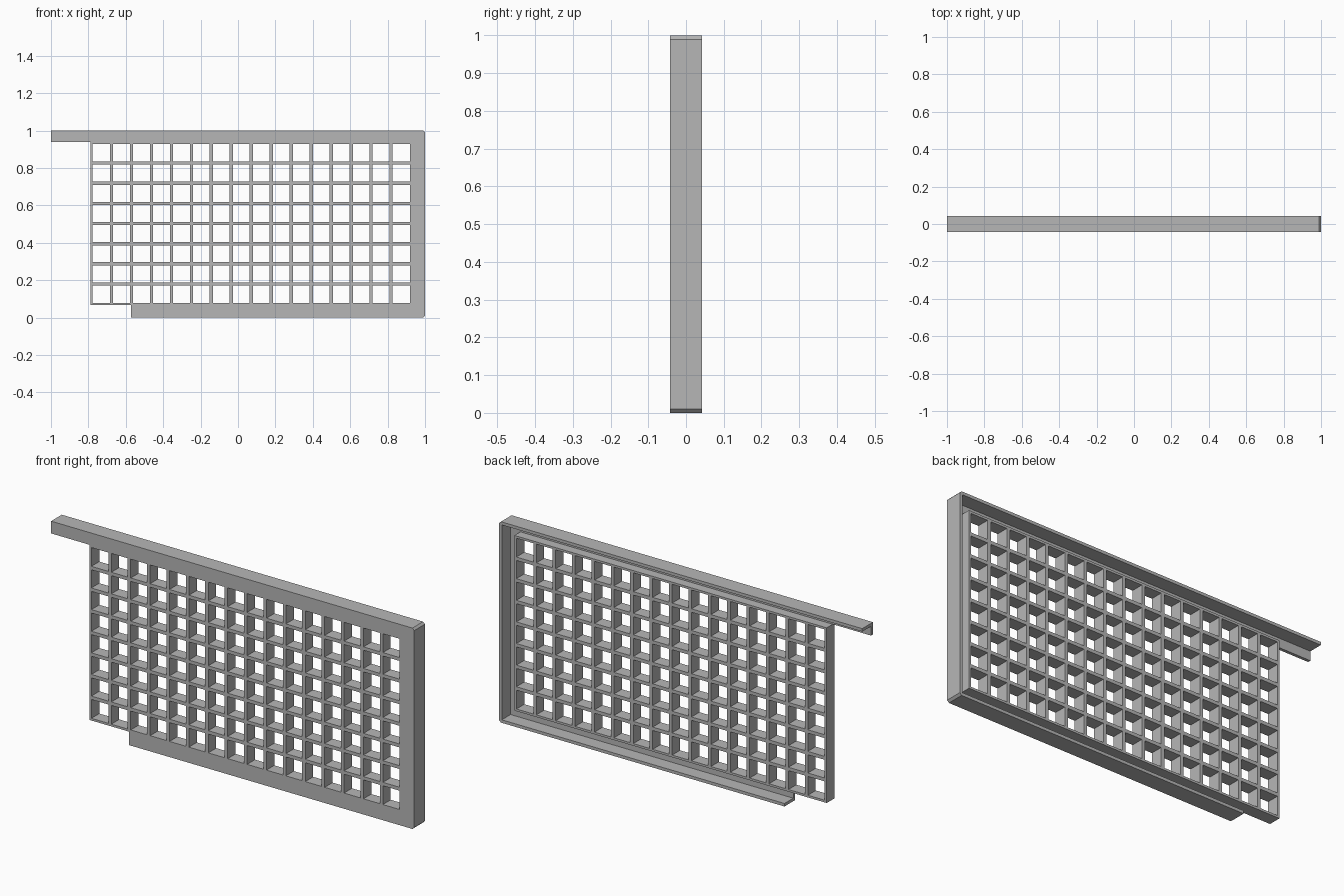
import bpy
import bmesh

cube = bpy.data.objects.get("Cube")
if cube:
    bpy.data.objects.remove(cube, do_unlink=True)

# Single painted-metal colour
grey = bpy.data.materials.new("light grey metal")
grey.use_nodes = True
colour = (0.47, 0.47, 0.47, 1)
grey.diffuse_color = colour
grey.node_tree.nodes["Principled BSDF"].inputs["Base Color"].default_value = colour

FRONT, BACK = -0.042, 0.042
SHEET = 0.015                      # frame sheet thickness
GRID_BACK = 0.02                   # rear of the grid blades
X0, X1, Z0, Z1 = -0.789, 0.931, 0.067, 0.939   # grid outer limits
COLS, ROWS = 16, 8
BLADE, EDGE = 0.017, 0.011


def finish(name, bm):
    bmesh.ops.recalc_face_normals(bm, faces=bm.faces)
    mesh = bpy.data.meshes.new(name)
    bm.to_mesh(mesh)
    bm.free()
    mesh.materials.append(grey)
    obj = bpy.data.objects.new(name, mesh)
    bpy.context.collection.objects.link(obj)
    return obj


def add_box(bm, xa, xb, ya, yb, za, zb):
    verts = bmesh.ops.create_cube(bm, size=1)["verts"]
    for v in verts:
        v.co.x = xa if v.co.x < 0 else xb
        v.co.y = ya if v.co.y < 0 else yb
        v.co.z = za if v.co.z < 0 else zb


def c_frame(name, right, bottom, top, ya, yb):
    """Three-sided frame with clipped outer corners, open on one end."""
    top_end, low_end, c = -1.0, -0.572, 0.01
    outline = [
        (top_end, 1), (1 - c, 1), (1, 1 - c), (1, c), (1 - c, 0), (low_end, 0),
        (low_end, bottom), (right, bottom), (right, top), (top_end, top),
    ]
    bm = bmesh.new()
    face = bm.faces.new([bm.verts.new((x, ya, z)) for x, z in outline])
    result = bmesh.ops.extrude_face_region(bm, geom=[face], use_keep_orig=True)
    for item in result["geom"]:
        if isinstance(item, bmesh.types.BMVert):
            item.co.y = yb
    return finish(name, bm)


# Angle-section surround: wide front flange and thin rim behind it
c_frame("frame_flange", X1, Z0, Z1, FRONT, FRONT + SHEET)
c_frame("frame_rim", 1 - SHEET, SHEET, 1 - SHEET, FRONT + SHEET, BACK)


def blade_spans(low, high, count):
    """Blade extents along one direction, with thinner end blades."""
    first, last = low + EDGE / 2, high - EDGE / 2
    for i in range(count + 1):
        mid = first + (last - first) * i / count
        half = (EDGE if i in (0, count) else BLADE) / 2
        yield mid - half, mid + half


# Upright blades run the full height
bm = bmesh.new()
uprights = list(blade_spans(X0, X1, COLS))
for xa, xb in uprights:
    add_box(bm, xa, xb, FRONT, GRID_BACK, Z0, Z1)
finish("grid_upright_blades", bm)

# Cross blades fill the spaces between uprights
bm = bmesh.new()
for za, zb in blade_spans(Z0, Z1, ROWS):
    for left, right in zip(uprights, uprights[1:]):
        add_box(bm, left[1], right[0], FRONT, GRID_BACK, za, zb)
finish("grid_cross_blades", bm)
